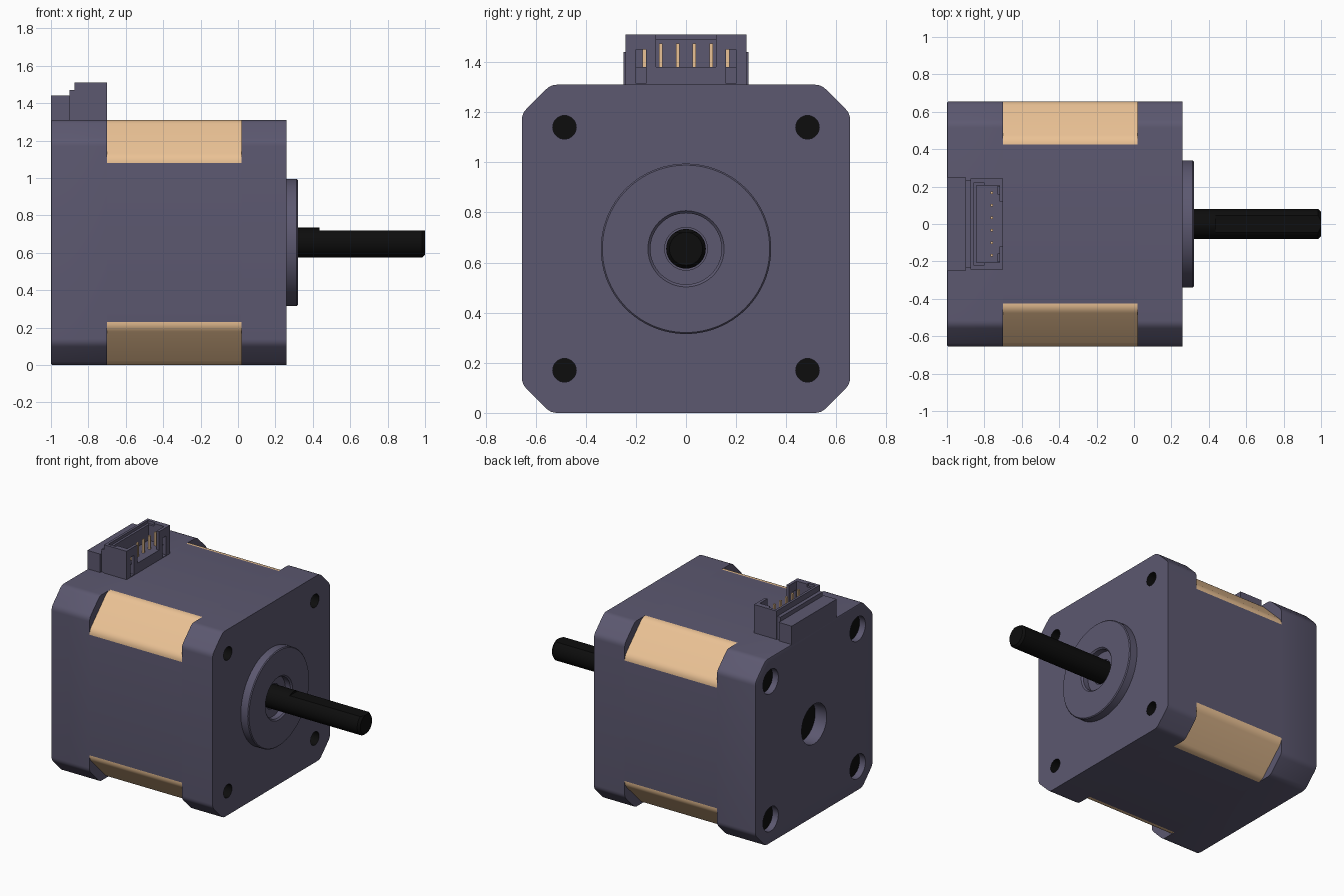
import bpy, bmesh, math
from mathutils import Vector

if "Cube" in bpy.data.objects:
    bpy.data.objects.remove(bpy.data.objects["Cube"])

C = 0.655          # shaft axis height and half width of the body
HOLE = 0.485       # screw hole offset from the axis


def material(name, rgb):
    m = bpy.data.materials.new(name)
    m.diffuse_color = (*rgb, 1)
    m.use_nodes = True
    m.node_tree.nodes["Principled BSDF"].inputs["Base Color"].default_value = m.diffuse_color
    return m


SLATE = material("slate", (0.107, 0.098, 0.162))
TAN = material("tan", (0.83, 0.54, 0.30))
BLACK = material("black", (0.004, 0.004, 0.004))


def finish(name, bm, mat):
    bmesh.ops.recalc_face_normals(bm, faces=bm.faces)
    me = bpy.data.meshes.new(name)
    bm.to_mesh(me)
    bm.free()
    me.materials.append(mat)
    ob = bpy.data.objects.new(name, me)
    bpy.context.collection.objects.link(ob)
    return ob


def box(name, x, y, z, mat=SLATE):
    bm = bmesh.new()
    bmesh.ops.create_cube(bm, size=1)
    for v in bm.verts:
        v.co = [a + (b - a) * (c + 0.5) for (a, b), c in zip((x, y, z), v.co)]
    return finish(name, bm, mat)


def lathe(name, profile, y=0, z=C, mat=SLATE, steps=64, closed=False):
    """Turn (x, radius) points around an axis parallel to x."""
    bm = bmesh.new()
    vs = [bm.verts.new((x, y, z + r)) for x, r in profile]
    pairs = list(zip(vs, vs[1:])) + ([(vs[-1], vs[0])] if closed else [])
    es = [bm.edges.new(p) for p in pairs]
    bmesh.ops.spin(bm, geom=vs + es, cent=(0, y, z), axis=(1, 0, 0),
                   angle=math.tau, steps=steps, use_merge=True)
    bmesh.ops.remove_doubles(bm, verts=bm.verts, dist=1e-5)
    return finish(name, bm, mat)


def rod(name, x0, x1, r, y=0, z=C, steps=32):
    return lathe(name, [(x0, 0), (x0, r), (x1, r), (x1, 0)], y, z, steps=steps)


def rounded_octagon(chamfer, t, n=5):
    """Square with chamfered corners, each chamfer edge filleted over length t."""
    k = C - chamfer
    corners = []
    for sy, sz in ((1, 1), (-1, 1), (-1, -1), (1, -1)):
        pair = [Vector((sy * C, sz * k)), Vector((sy * k, sz * C))]
        corners += pair if sy * sz > 0 else pair[::-1]
    pts = []
    for i, p in enumerate(corners):
        a = p + (corners[i - 1] - p).normalized() * t
        b = p + (corners[(i + 1) % 8] - p).normalized() * t
        for j in range(n):
            s = j / (n - 1)
            pts.append(a * (1 - s) ** 2 + p * 2 * s * (1 - s) + b * s * s)
    return pts


def prism(name, x0, x1, chamfer, t, rim=0):
    bm = bmesh.new()
    f = bm.faces.new([bm.verts.new((x0, p.x, p.y + C)) for p in rounded_octagon(chamfer, t)])
    rim_edges = list(f.edges)
    ext = bmesh.ops.extrude_face_region(bm, geom=[f], use_keep_orig=True)["geom"]
    for v in ext:
        if isinstance(v, bmesh.types.BMVert):
            v.co.x = x1
    if rim:
        bmesh.ops.bevel(bm, geom=rim_edges, offset=rim, segments=2, profile=0.5, affect='EDGES')
    return finish(name, bm, SLATE)


def cut(ob, cutters):
    bpy.context.view_layer.objects.active = ob
    for c in cutters:
        m = ob.modifiers.new("cut", 'BOOLEAN')
        m.operation, m.object, m.solver = 'DIFFERENCE', c, 'EXACT'
        bpy.ops.object.modifier_apply(modifier=m.name)
        bpy.data.objects.remove(c)


def paint(ob, mat, test):
    ob.data.materials.append(mat)
    for p in ob.data.polygons:
        if test(p.center, p.normal):
            p.material_index = len(ob.data.materials) - 1


SPOTS = [(y, C + z) for y in (-HOLE, HOLE) for z in (-HOLE, HOLE)]

# Rear housing with sunken screws and a centre bore
rear = prism("rear_housing", -1, -0.70, 0.115, 0.025, rim=0.008)
cut(rear, [rod("cutter", -1.1, -0.955, 0.086, y, z) for y, z in SPOTS]
    + [rod("cutter", -1.1, -0.91, 0.14, steps=48)])
paint(rear, BLACK, lambda c, n: abs(n.x) > 0.9 and -0.97 < c.x < -0.75)

# Stator stack with bare chamfered corners
stator = prism("stator_stack", -0.70, 0.02, 0.20, 0.03)
paint(stator, TAN, lambda c, n: abs(n.y) > 0.02 and abs(n.z) > 0.02)

# Front housing with threaded mounting holes
front = prism("front_housing", 0.02, 0.26, 0.115, 0.025)
cut(front, [rod("cutter", 0.10, 0.4, 0.047, y, z) for y, z in SPOTS])
paint(front, BLACK, lambda c, n: c.x < 0.255 and any(
    math.hypot(c.y - y, c.z - z) < 0.06 for y, z in SPOTS) and c.x > 0.05)

# Raised pilot ring with bearing recess
lathe("pilot_boss", [(0.25, 0.34), (0.314, 0.34), (0.32, 0.334), (0.32, 0.152), (0.31, 0.142),
                     (0.27, 0.142), (0.27, 0.085), (0.25, 0.085)], closed=True, steps=96)

# Shaft with a flat along its top
shaft = lathe("shaft", [(0.2, 0), (0.2, 0.079), (0.985, 0.079), (1, 0.066), (1, 0)], mat=BLACK)
cut(shaft, [box("cutter", (0.435, 1.1), (-0.2, 0.2), (C + 0.065, C + 0.2))])

# Connector: rear block, strip and open socket
box("connector_block", (-1, -0.90), (-0.25, 0.25), (1.30, 1.44))
box("connector_strip", (-0.90, -0.875), (-0.235, 0.235), (1.30, 1.47))
socket = box("connector_socket", (-0.875, -0.70), (-0.242, 0.242), (1.30, 1.51))
cut(socket, [box("cutter", (-0.842, -0.72), (-0.205, 0.205), (1.38, 1.6)),
             box("cutter", (-0.858, -0.80), (-0.22, 0.22), (1.49, 1.6)),
             box("cutter", (-0.75, -0.6), (-0.12, 0.12), (1.38, 1.6))]
    + [box("cutter", (-0.73, -0.6), (s * 0.18 - 0.02, s * 0.18 + 0.02), (1.315, 1.45))
       for s in (-1, 1)])

# Connector pins
for i in range(6):
    y = (i - 2.5) * 0.067
    box(f"pin_{i + 1}", (-0.767, -0.753), (y - 0.007, y + 0.007), (1.37, 1.475), TAN)

# Smooth curved surfaces, keep edges crisp
bpy.ops.object.select_all(action='SELECT')
bpy.context.view_layer.objects.active = shaft
bpy.ops.object.shade_smooth_by_angle(angle=math.radians(30))
